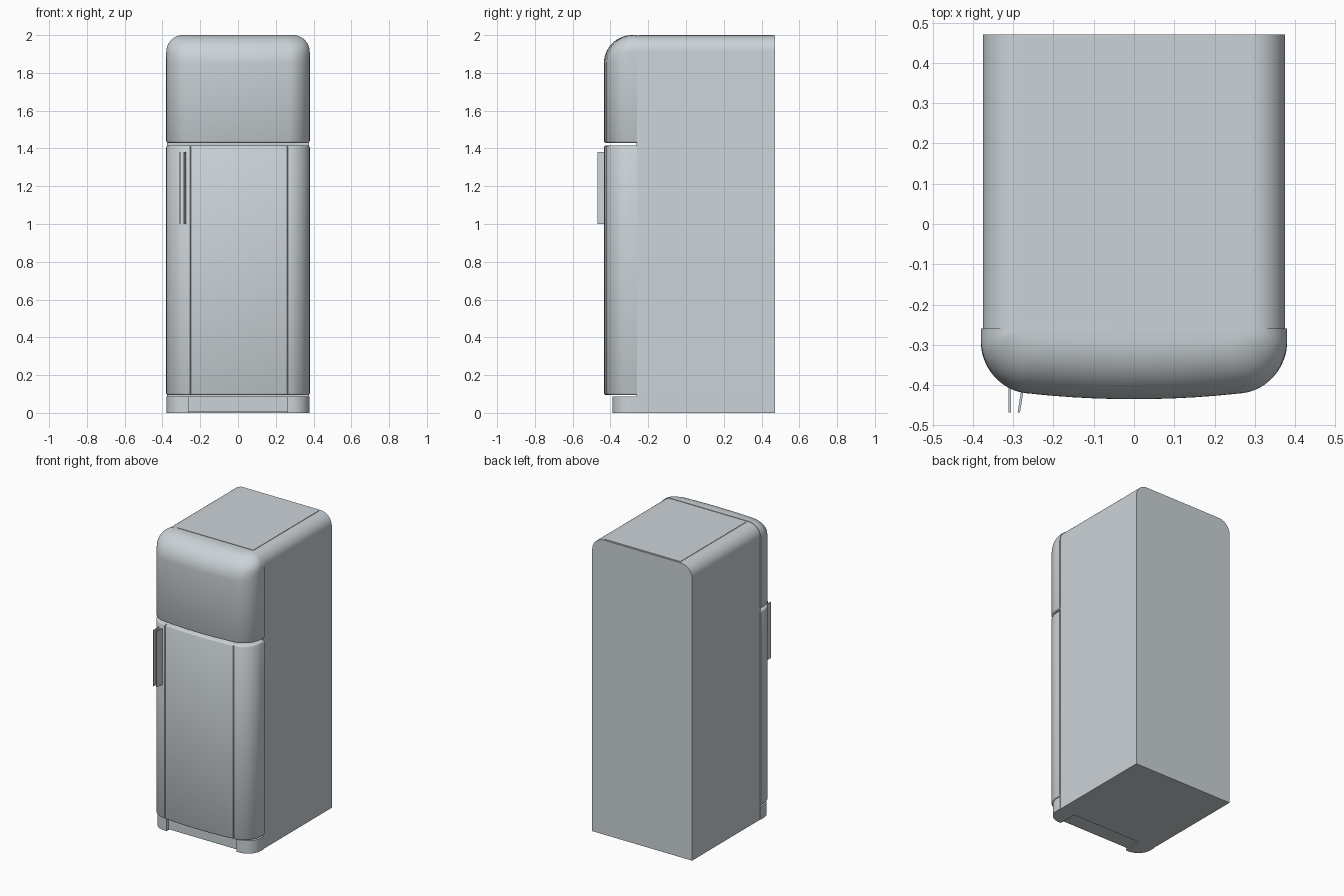
import bpy, bmesh, math

if "Cube" in bpy.data.objects:
    bpy.data.objects.remove(bpy.data.objects["Cube"])

mat = bpy.data.materials.new("pale_steel_grey")
mat.diffuse_color = (0.60, 0.65, 0.68, 1)
mat.use_nodes = True
mat.node_tree.nodes["Principled BSDF"].inputs["Base Color"].default_value = mat.diffuse_color


def make(name, rings, angle=35):
    """Skin closed rings of equal length, cap both ends."""
    bm = bmesh.new()
    vs = [[bm.verts.new(p) for p in r] for r in rings]
    n = len(vs[0])
    for a, b in zip(vs, vs[1:]):
        for i in range(n):
            j = (i + 1) % n
            bm.faces.new((a[i], a[j], b[j], b[i]))
    bm.faces.new(vs[0])
    bm.faces.new(vs[-1])
    bmesh.ops.recalc_face_normals(bm, faces=bm.faces)
    me = bpy.data.meshes.new(name)
    bm.to_mesh(me)
    bm.free()
    ob = bpy.data.objects.new(name, me)
    bpy.context.collection.objects.link(ob)
    me.materials.append(mat)
    bpy.ops.object.select_all(action='DESELECT')
    ob.select_set(True)
    bpy.context.view_layer.objects.active = ob
    bpy.ops.object.shade_smooth_by_angle(angle=math.radians(angle))
    return ob


def prism(name, outline, z0, z1):
    return make(name, [[(x, y, z) for x, y in outline] for z in (z0, z1)])


# cabinet: arched cross-section run from front to back
R, W = 0.085, 0.375
sec = [(-W, 0), (W, 0)]
for side in (1, -1):
    for i in range(11):
        a = math.pi / 20 * (i if side == 1 else 10 - i)
        sec.append((side * (W - R + R * math.cos(a)), 1.997 - R + R * math.sin(a)))
make("cabinet", [[(x, y, z) for x, z in sec] for y in (-0.262, 0.47)])

# thin top panel
prism("top_panel", [(-0.28, -0.25), (0.29, -0.25), (0.29, 0.46), (-0.28, 0.46)], 1.99, 2.0)

BACK, HW = -0.26, 0.38


def door_outline(grooves):
    """Bowed front with rounded corners: (x, depth in front of the back plane)."""
    right = []
    for i in range(13):
        a = math.pi / 2 * i / 12
        right.append((0.27 + 0.11 * math.sin(a), 0.065 + 0.11 * math.cos(a)))
    pts = [(-x, d) for x, d in reversed(right)]
    xs = [(-0.2 + 0.05 * i, 0.175) for i in range(9)]
    if grooves:
        for g in (-0.252, 0.262):
            xs += [(g - 0.003, 0.175), (g, 0.169), (g + 0.003, 0.175)]
    pts += sorted(xs) + right
    pts = [(x, d - 0.03 * (x / HW) ** 2) for x, d in pts]
    return [(-HW, 0)] + pts + [(HW, 0)]


def door_ring(outline, z, half, depth):
    return [(x * half / HW, BACK - d * depth / 0.175, z) for x, d in outline]


# lower door with softened top and bottom rims
o = door_outline(True)
make("lower_door", [door_ring(o, z, HW - e, 0.175 - e) for z, e in
     ((0.095, 0.008), (0.098, 0.003), (0.104, 0), (1.406, 0), (1.412, 0.003), (1.415, 0.008))])

# upper door with rounded crown
o = door_outline(False)


def fall(z, r):
    s = max(0, (z - (2 - r)) / r)
    return r * (1 - math.sqrt(max(0, 1 - s * s)))


rings = [door_ring(o, z, HW - e, 0.175 - e) for z, e in
         ((1.43, 0.008), (1.433, 0.003), (1.439, 0))]
for i in range(17):
    z = 1.85 + 0.15 * math.sin(math.pi / 2 * i / 16)
    rings.append(door_ring(o, z, HW - fall(z, 0.09), 0.175 - fall(z, 0.15)))
make("upper_door", rings)

# base: two rounded feet with a recessed kick plate between
for s, name in ((-1, "left_foot"), (1, "right_foot")):
    arc = [(s * (0.28 + 0.098 * math.sin(a)), -0.295 - 0.095 * math.cos(a))
           for a in (math.pi / 20 * i for i in range(11))]
    prism(name, [(s * 0.262, -0.26), (s * 0.262, -0.39)] + arc + [(s * 0.378, -0.26)], 0, 0.088)
prism("kick_plate", [(-0.263, -0.26), (-0.263, -0.372), (0.263, -0.372), (0.263, -0.26)], 0.006, 0.088)

# door handle: two thin upright fins
for name, xa, xb in (("handle_outer_fin", -0.308, -0.308), ("handle_inner_fin", -0.275, -0.286)):
    prism(name, [(xa - 0.003, -0.40), (xa + 0.003, -0.40),
                 (xb + 0.003, -0.468), (xb - 0.003, -0.468)], 1.0, 1.38)
